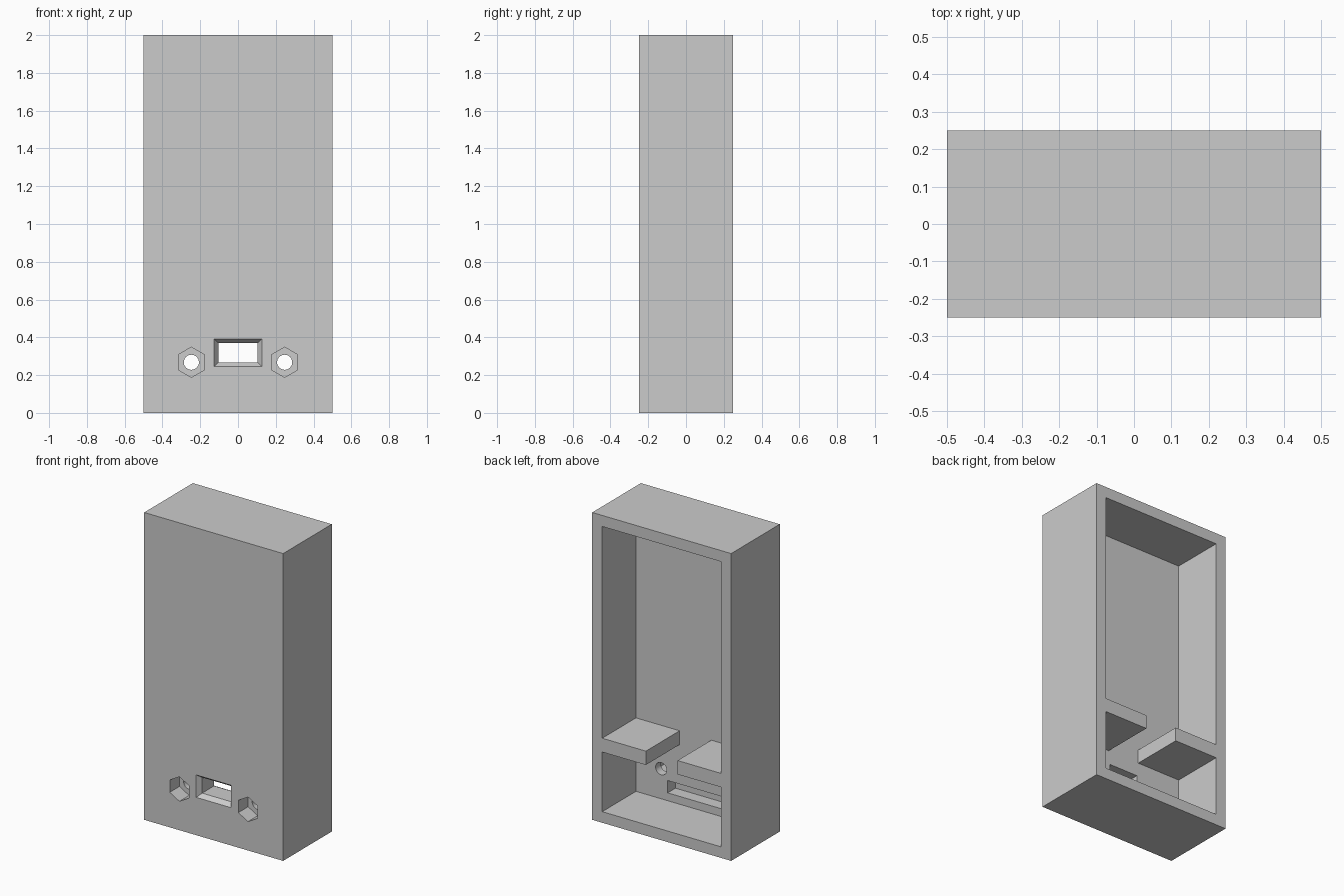
import bpy
import bmesh
from math import cos, sin, pi

cube = bpy.data.objects.get("Cube")
if cube:
    bpy.data.objects.remove(cube, do_unlink=True)

FRONT, BACK = -0.25, 0.25     # outer faces
INNER = -0.097                # inside of the thick front wall
WALL = 0.072
OUT = 0.03                    # how far cutters overshoot

grey = bpy.data.materials.new("plain_grey")
grey.use_nodes = True
grey.diffuse_color = (0.6, 0.6, 0.6, 1)
grey.node_tree.nodes["Principled BSDF"].inputs["Base Color"].default_value = (0.6, 0.6, 0.6, 1)


def rect(half_width, z0, z1):
    return [(-half_width, z0), (half_width, z0), (half_width, z1), (-half_width, z1)]


def ngon(cx, cz, radius, sides):
    # first corner points straight up
    return [(cx + radius * sin(2 * pi * i / sides), cz + radius * cos(2 * pi * i / sides))
            for i in range(sides)]


def loft(name, *sections):
    """Solid through (y, outline) sections, each outline given in x and z."""
    bm = bmesh.new()
    rings = [[bm.verts.new((x, y, z)) for x, z in outline] for y, outline in sections]
    bm.faces.new(rings[0])
    bm.faces.new(rings[-1])
    for a, b in zip(rings, rings[1:]):
        for i in range(len(a)):
            j = (i + 1) % len(a)
            bm.faces.new((a[i], a[j], b[j], b[i]))
    bmesh.ops.recalc_face_normals(bm, faces=bm.faces)
    mesh = bpy.data.meshes.new(name)
    bm.to_mesh(mesh)
    bm.free()
    mesh.materials.append(grey)
    obj = bpy.data.objects.new(name, mesh)
    bpy.context.collection.objects.link(obj)
    return obj


# Outer block
case = loft("case", (FRONT, rect(0.5, 0, 2)), (BACK, rect(0.5, 0, 2)))

# Cavity open at the back; the narrow waist leaves a shelf on each side
side, gap = 0.5 - WALL, 0.114
low, high = 0.46, 0.55
right_half = [(side, WALL), (side, low), (gap, low), (gap, high), (side, high), (side, 2 - WALL)]
left_half = [(-x, z) for x, z in reversed(right_half)]
cavity = right_half + left_half
cutters = [loft("cavity_cutter", (INNER, cavity), (BACK + OUT, cavity))]

# Shallow slot on the inside of the front wall
slot = rect(0.2, 0.123, 0.203)
cutters.append(loft("slot_cutter", (INNER - 0.08, slot), (INNER + OUT, slot)))

# Port window with a bevelled mouth
throat = rect(0.104, 0.268, 0.37)
flare = rect(0.148, 0.224, 0.414)
cutters.append(loft("window_cutter", (FRONT - OUT, flare), (FRONT + OUT, throat),
                    (INNER + OUT, throat)))

# Hexagonal nut pockets with round bolt holes
for x in (-0.247, 0.247):
    nut = ngon(x, 0.268, 0.08, 6)
    bolt = ngon(x, 0.268, 0.04, 32)
    cutters.append(loft("nut_cutter", (FRONT - OUT, nut), (FRONT + 0.1, nut)))
    cutters.append(loft("bolt_cutter", (FRONT - 2 * OUT, bolt), (INNER + OUT, bolt)))

# Cut everything out of the block and bake the result
for cutter in cutters:
    cutter.hide_render = True
    mod = case.modifiers.new(cutter.name, "BOOLEAN")
    mod.operation = "DIFFERENCE"
    mod.solver = "EXACT"
    mod.object = cutter
bpy.context.view_layer.update()
graph = bpy.context.evaluated_depsgraph_get()
baked = bpy.data.meshes.new_from_object(case.evaluated_get(graph))
case.modifiers.clear()
case.data = baked
for cutter in cutters:
    bpy.data.objects.remove(cutter, do_unlink=True)
